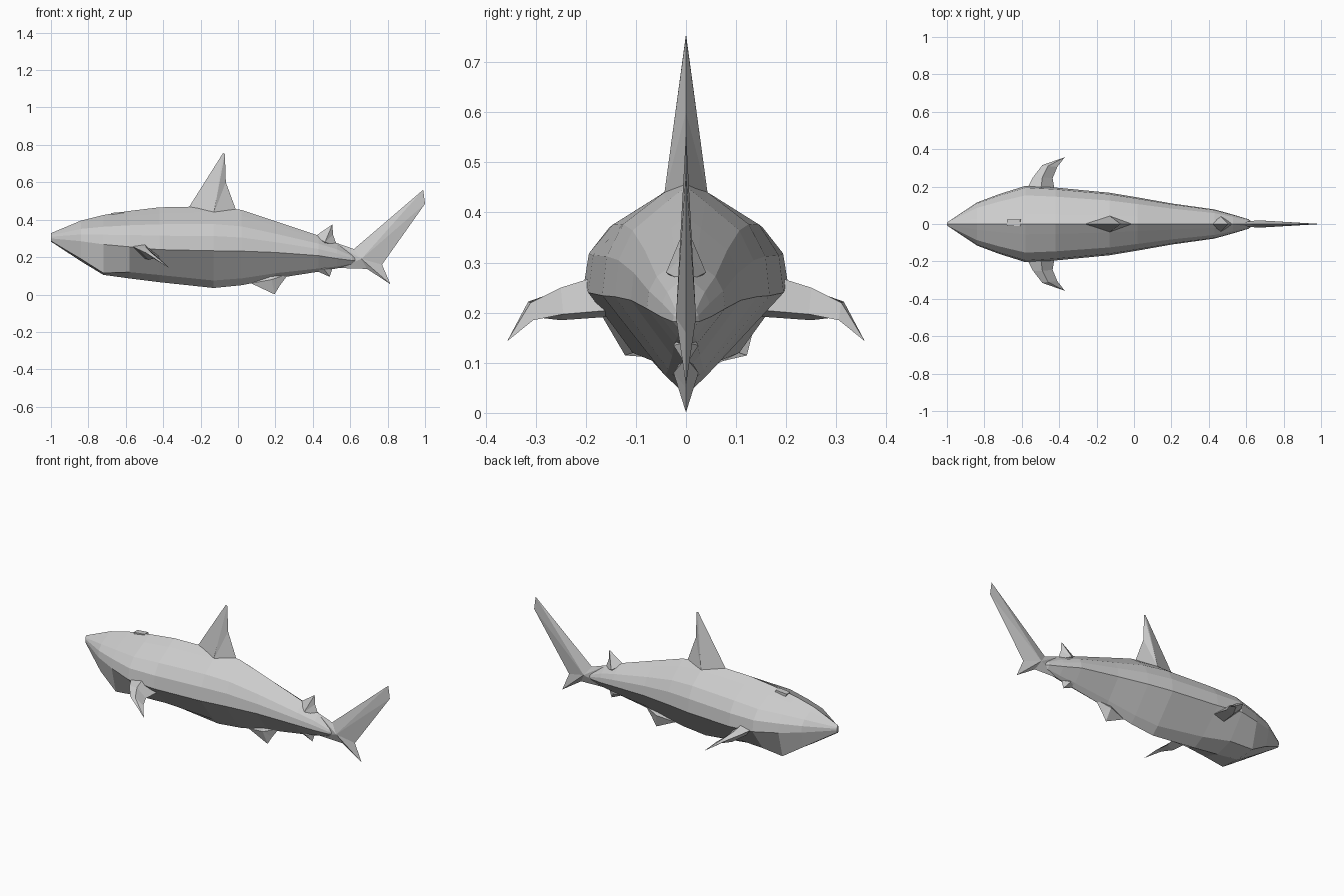
import bpy, bmesh

if "Cube" in bpy.data.objects:
    bpy.data.objects.remove(bpy.data.objects["Cube"])


def make_object(name, verts, faces):
    """Flat-shaded mesh object with consistent outward normals."""
    me = bpy.data.meshes.new(name)
    bm = bmesh.new()
    vs = [bm.verts.new(v) for v in verts]
    for f in faces:
        bm.faces.new([vs[i] for i in f])
    bmesh.ops.remove_doubles(bm, verts=bm.verts, dist=0.0005)
    bmesh.ops.recalc_face_normals(bm, faces=bm.faces)
    bm.to_mesh(me)
    bm.free()
    ob = bpy.data.objects.new(name, me)
    bpy.context.collection.objects.link(ob)
    return ob


def loft(name, rings, tip=None):
    """Skin closed rings of equal size; optionally end in a point."""
    n = len(rings[0])
    verts = [p for r in rings for p in r]
    faces = [list(range(n))]
    for k in range(len(rings) - 1):
        for i in range(n):
            j = (i + 1) % n
            faces.append([k * n + i, k * n + j, k * n + n + j, k * n + n + i])
    last = (len(rings) - 1) * n
    if tip:
        verts.append(tip)
        faces += [[last + i, last + (i + 1) % n, len(verts) - 1] for i in range(n)]
    else:
        faces.append(list(range(last, last + n)))
    return make_object(name, verts, faces)


def blade(name, outline, ridge, thick):
    """Sharp-edged fin on the centre plane, thickest at its ridge point."""
    n = len(outline)
    verts = [(x, 0, z) for x, z in outline]
    verts += [(ridge[0], s * thick, ridge[1]) for s in (-1, 1)]
    faces = [[i, (i + 1) % n, n + k] for k in (0, 1) for i in range(n)]
    return make_object(name, verts, faces)


# Body stations: x, top z, side-line z, belly z, half width,
# belly edge as ratio of the width and of the lower depth
stations = [
    (-1.00, .328, .300, .283, .008, .7, .2),
    (-.84, .395, .285, .178, .115, .80, .12),
    (-.72, .425, .268, .105, .160, .76, .06),
    (-.58, .447, .255, .086, .204, .52, .20),
    (-.42, .466, .240, .066, .195, .35, .22),
    (-.13, .472, .234, .035, .167, .25, .20),
    (.02, .452, .232, .050, .142, .25, .20),
    (.20, .392, .225, .086, .110, .25, .20),
    (.43, .315, .208, .122, .078, .30, .20),
    (.53, .274, .192, .140, .050, .35, .20),
    (.61, .220, .182, .160, .026, .40, .20),
]


def section(x, zt, zm, zb, w, bw, bd):
    h, d = zt - zm, zm - zb
    side = [(.27 * w, zt - .14 * h), (.75 * w, zm + .60 * h),
            (.95 * w, zm + .33 * h), (w, zm), (bw * w, zb + bd * d)]
    half = [(x, y, z) for y, z in side]
    return ([(x, 0, zt)] + half + [(x, 0, zb)]
            + [(x, -y, z) for x, y, z in reversed(half)])


loft("body", [section(*s) for s in stations], (.65, 0, .182))

# Centre-plane fins
blade("dorsal_fin", [(-.27, .455), (-.08, .756), (-.07, .752), (-.065, .60),
                     (-.01, .45), (-.13, .40)], (-.13, .432), .044)
blade("rear_dorsal_fin", [(.41, .31), (.505, .375), (.508, .32), (.53, .26),
                          (.46, .25)], (.465, .28), .04)
blade("pelvic_fin", [(.07, .06), (.195, .001), (.225, .05), (.27, .11),
                     (.17, .12)], (.18, .08), .025)
blade("anal_fin", [(.41, .13), (.49, .095), (.505, .14), (.46, .17)],
      (.46, .135), .025)
blade("tail_fin", [(.52, .278), (.62, .243), (.99, .56), (1.0, .485), (.77, .16),
                   (.815, .055), (.69, .137), (.53, .142)], (.66, .19), .02)

# Pectoral fins: front, top, rear, bottom of each section
pectoral = [
    [(-.58, .17, .265), (-.50, .17, .275), (-.42, .15, .205), (-.50, .15, .192)],
    [(-.54, .25, .245), (-.49, .25, .250), (-.435, .245, .197), (-.48, .25, .185)],
    [(-.49, .315, .222), (-.46, .31, .220), (-.41, .305, .185), (-.45, .31, .192)],
]
for side, s in (("left", -1), ("right", 1)):
    rings = [[(x, s * y, z) for x, y, z in r] for r in pectoral]
    loft(side + "_pectoral_fin", rings, (-.37, s * .357, .143))

# Small bump on top of the head
bump = [(-.68, .436), (-.61, .442), (-.60, .42), (-.67, .41)]
loft("head_bump", [[(x, y, z) for x, z in bump] for y in (-.01, .025)])
